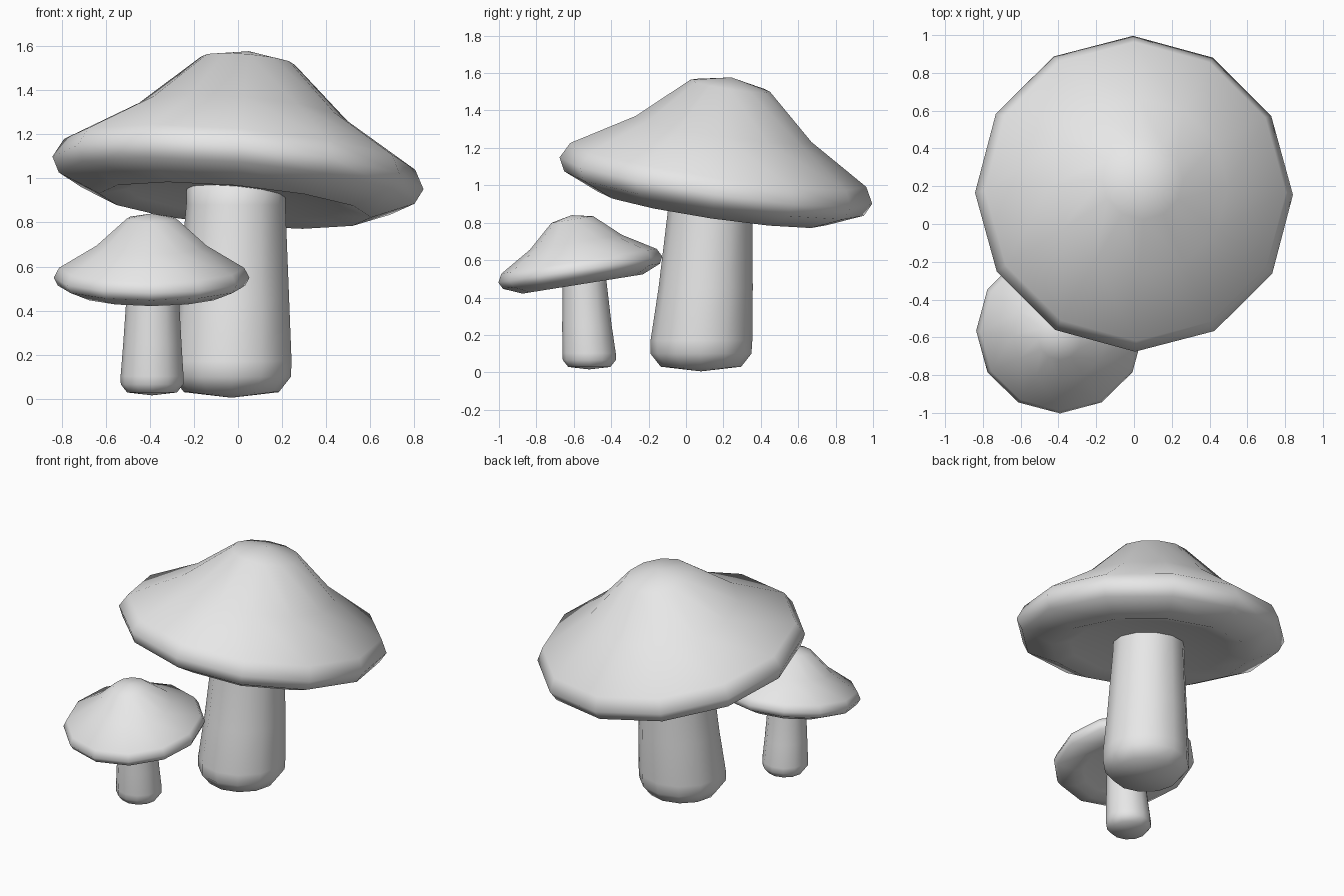
import bpy, bmesh, math
from mathutils import Vector, Matrix

cube = bpy.data.objects.get("Cube")
if cube:
    bpy.data.objects.remove(cube)

grey = bpy.data.materials.new("pale_grey")
grey.use_nodes = True
grey.diffuse_color = (0.8, 0.8, 0.8, 1)
grey.node_tree.nodes["Principled BSDF"].inputs["Base Color"].default_value = (0.8, 0.8, 0.8, 1)

SIDES = 12
# Radius, height pairs; the cap is measured from its rim
CAP = [(0, .56), (.215, .515), (.475, .28), (.8, .085), (.845, 0),
       (.81, -.07), (.62, -.15), (.5, -.12), (0, -.075)]
# Radius, height, sideways lean from foot (0) to top (1)
STEM = [(0, .005, 0), (.215, .03, 0), (.27, .1, 0), (.272, .17, .05),
        (.252, .45, .5), (.225, .88, 1), (.222, 1.02, 1.1)]


def lathe(name, rings):
    """Skin a stack of (radius, centre) rings, closing zero-radius ends to a point."""
    bm = bmesh.new()
    loops = []
    for r, c in rings:
        count = SIDES if r else 1
        loops.append([bm.verts.new(Vector(c) + Vector((r * math.cos(a), r * math.sin(a), 0)))
                      for a in (math.tau * i / SIDES for i in range(count))])
    for a, b in zip(loops, loops[1:]):
        for i in range(SIDES):
            j = (i + 1) % SIDES
            quad = [a[i % len(a)], a[j % len(a)], b[j % len(b)], b[i % len(b)]]
            bm.faces.new(list(dict.fromkeys(quad)))
    if len(loops[-1]) > 1:
        bm.faces.new(loops[-1])
    bmesh.ops.recalc_face_normals(bm, faces=bm.faces)
    for f in bm.faces:
        f.smooth = True
    mesh = bpy.data.meshes.new(name)
    bm.to_mesh(mesh)
    bm.free()
    mesh.materials.append(grey)
    obj = bpy.data.objects.new(name, mesh)
    bpy.context.collection.objects.link(obj)
    return obj


def mushroom(prefix, size, foot, lean, rim_centre, axis):
    # Leaning stem with a rounded foot
    foot, lean = Vector(foot), Vector(lean)
    lathe(prefix + "_stem", [(r * size, foot + lean * t + Vector((0, 0, h * size)))
                             for r, h, t in STEM])
    # Tilted bell-shaped cap with a hollow underside
    cap = lathe(prefix + "_cap", [(r * size, (0, 0, h * size)) for r, h in CAP])
    tilt = Vector((0, 0, 1)).rotation_difference(Vector(axis)).to_matrix().to_4x4()
    cap.matrix_world = Matrix.Translation(rim_centre) @ tilt


mushroom("large", 1, (-.03, .08, 0), (.02, .05, 0), (0, .16, 1.025), (.089, .149, 1))
mushroom("small", .525, (-.39, -.517, .013), (.003, -.025, 0), (-.392, -.565, .55), (0, -.16, 1))
